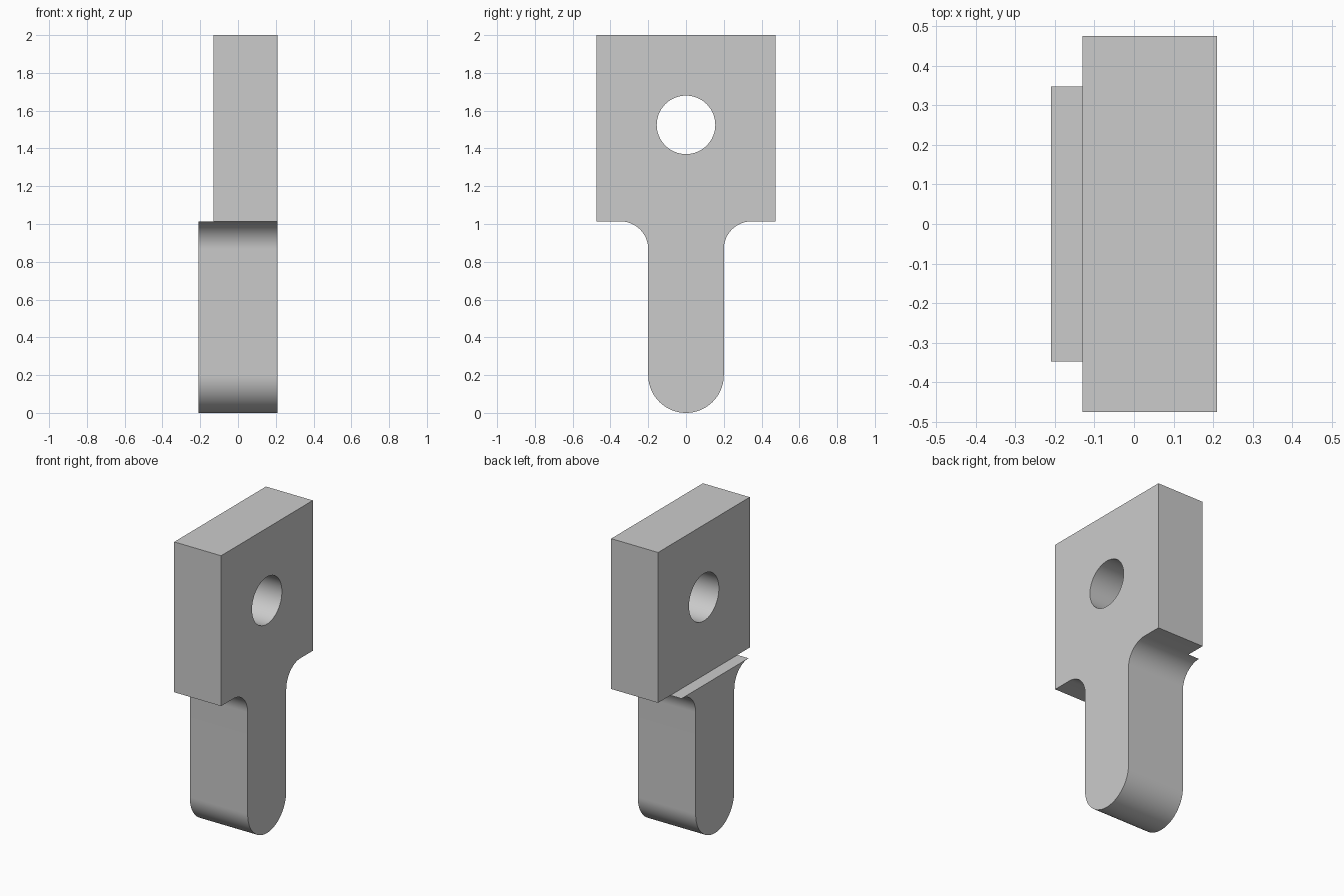
import bpy, bmesh
from math import sin, cos, pi, radians
from mathutils import Matrix

default = bpy.data.objects.get("Cube")
if default:
    bpy.data.objects.remove(default, do_unlink=True)

HALF_X = 0.21        # half the stem depth
STEP_X = -0.13       # back plane of the head
HEAD_Y = 0.475       # half the head width
TOP = 2.0
SHOULDER = 1.014     # underside of the head
STEM = 0.2           # half the stem width, also the tip radius
FILLET = 0.147
HOLE_Z, HOLE_R = 1.525, 0.155

grey = bpy.data.materials.new("plain grey")
grey.use_nodes = True
colour = (0.6, 0.6, 0.6, 1)
grey.diffuse_color = colour
grey.node_tree.nodes["Principled BSDF"].inputs["Base Color"].default_value = colour


def arc(cy, cz, r, start, end, steps):
    angles = [radians(start + (end - start) * i / steps) for i in range(steps + 1)]
    return [(cy + r * cos(a), cz + r * sin(a)) for a in angles]


def finish(bm, name):
    bmesh.ops.recalc_face_normals(bm, faces=bm.faces)
    mesh = bpy.data.meshes.new(name)
    bm.to_mesh(mesh)
    bm.free()
    mesh.materials.append(grey)
    obj = bpy.data.objects.new(name, mesh)
    bpy.context.collection.objects.link(obj)
    return obj


def cut(obj, cutter):
    cutter.hide_render = True
    mod = obj.modifiers.new("cut", 'BOOLEAN')
    mod.operation, mod.solver, mod.object = 'DIFFERENCE', 'EXACT', cutter
    bpy.context.view_layer.objects.active = obj
    bpy.ops.object.modifier_apply(modifier=mod.name)
    bpy.data.objects.remove(cutter, do_unlink=True)


# Whole outline: round tip, straight stem, filleted shoulders, square head
right = arc(0, STEM, STEM, -90, 0, 20)
right += arc(STEM + FILLET, SHOULDER - FILLET, FILLET, 180, 90, 16)
right += [(HEAD_Y, SHOULDER), (HEAD_Y, TOP)]
outline = right + [(-y, z) for y, z in reversed(right[1:])]

bm = bmesh.new()
face = bm.faces.new([bm.verts.new((-HALF_X, y, z)) for y, z in outline])
extruded = bmesh.ops.extrude_face_region(bm, geom=[face])
bmesh.ops.translate(bm, vec=(2 * HALF_X, 0, 0),
                    verts=[v for v in extruded["geom"] if isinstance(v, bmesh.types.BMVert)])
link = finish(bm, "link_plate")

# Step that thins the head on one side
bm = bmesh.new()
bmesh.ops.create_cube(bm, size=1, matrix=Matrix.Translation((STEP_X - 0.5, 0, SHOULDER + 1))
                      @ Matrix.Diagonal((1, 2, 2, 1)))
cut(link, finish(bm, "step_cutter"))

# Round hole through the head
bm = bmesh.new()
bmesh.ops.create_cone(bm, cap_ends=True, segments=64, radius1=HOLE_R, radius2=HOLE_R, depth=2,
                      matrix=Matrix.Translation((0, 0, HOLE_Z)) @ Matrix.Rotation(pi / 2, 4, 'Y'))
cut(link, finish(bm, "hole_cutter"))

bpy.ops.object.select_all(action='DESELECT')
link.select_set(True)
bpy.context.view_layer.objects.active = link
bpy.ops.object.shade_smooth_by_angle(angle=radians(30))
